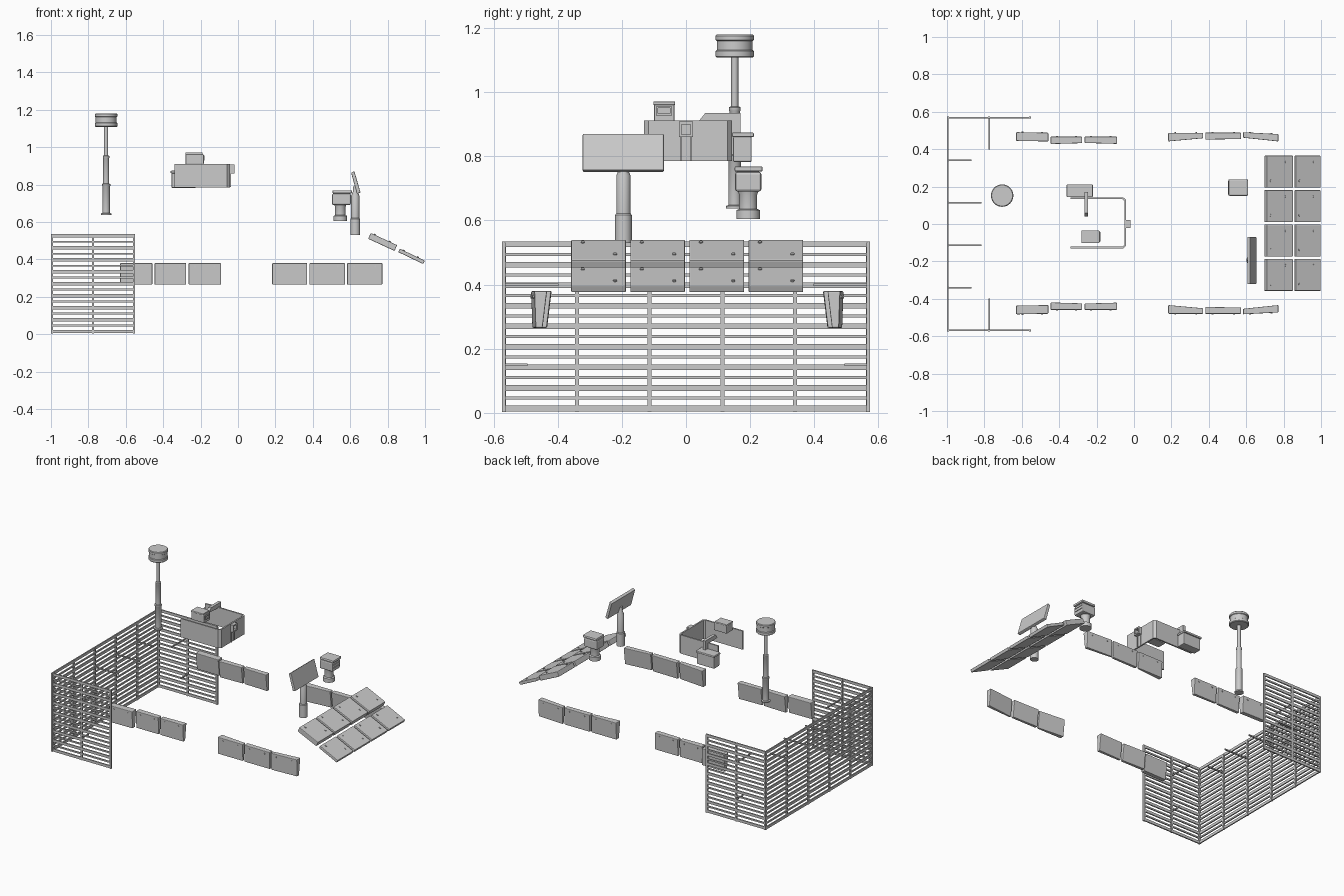
import bpy, bmesh, math
from mathutils import Vector, Matrix

if "Cube" in bpy.data.objects:
    bpy.data.objects.remove(bpy.data.objects["Cube"])

CY = 0.004   # symmetry line of the hull parts


def finish(name, bm, bevel=0, smooth=False):
    bmesh.ops.recalc_face_normals(bm, faces=bm.faces)
    me = bpy.data.meshes.new(name)
    bm.to_mesh(me)
    bm.free()
    ob = bpy.data.objects.new(name, me)
    bpy.context.collection.objects.link(ob)
    if bevel:
        m = ob.modifiers.new("bevel", 'BEVEL')
        m.width, m.segments, m.limit_method = bevel, 2, 'ANGLE'
    if smooth:
        bpy.context.view_layer.objects.active = ob
        ob.select_set(True)
        bpy.ops.object.shade_smooth_by_angle(angle=math.radians(35))
        ob.select_set(False)
    return ob


def add_box(bm, x0, x1, y0, y1, z0, z1):
    m = Matrix.Translation(((x0+x1)/2, (y0+y1)/2, (z0+z1)/2)) @ Matrix.Diagonal((x1-x0, y1-y0, z1-z0, 1))
    bmesh.ops.create_cube(bm, size=1, matrix=m)


def box(name, *b, bevel=0):
    bm = bmesh.new()
    add_box(bm, *b)
    return finish(name, bm, bevel)


def lathe(name, x, y, profile, n=32):
    bm = bmesh.new()
    rings = [[bm.verts.new((x+r*math.cos(2*math.pi*i/n), y+r*math.sin(2*math.pi*i/n), z))
              for i in range(n)] for r, z in profile]
    for a, b in zip(rings, rings[1:]):
        for i in range(n):
            bm.faces.new((a[i], a[(i+1) % n], b[(i+1) % n], b[i]))
    bm.faces.new(rings[0])
    bm.faces.new(rings[-1])
    return finish(name, bm, smooth=True)


def prism(name, pts, d, bevel=0):
    bm = bmesh.new()
    a = [bm.verts.new(p) for p in pts]
    b = [bm.verts.new(Vector(p)+Vector(d)) for p in pts]
    bm.faces.new(a)
    bm.faces.new(b)
    for i in range(len(a)):
        j = (i+1) % len(a)
        bm.faces.new((a[i], a[j], b[j], b[i]))
    return finish(name, bm, bevel)


# slat cage: three-sided rear screen
bm = bmesh.new()
Y, X0, X1 = 0.573, -1.0, -0.55
for i in range(17):
    h = 0.009 if i % 2 == 0 else 0.005
    z = 0.014 + i*0.032
    add_box(bm, X0, X0+0.008, -Y, Y, z-h, z+h)
    for s in (-1, 1):
        ya, yb = sorted((s*Y, s*(Y-0.008)))
        add_box(bm, X0, X1, ya, yb, z-h, z+h)
finish("slat_bars", bm)
bm = bmesh.new()
for i in range(6):
    y = -0.567 + i*0.2268
    add_box(bm, X0, X0+0.01, y-0.006, y+0.006, 0.003, 0.532)
for x in (-0.994, -0.775, -0.556):
    for s in (-1, 1):
        ya, yb = sorted((s*(Y+0.001), s*(Y-0.01)))
        add_box(bm, x-0.006, x+0.006, ya, yb, 0.003, 0.532)
finish("slat_uprights", bm)
bm = bmesh.new()
for y, l in ((0.34, 0.13), (0.113, 0.185)):
    for s in (-1, 1):
        add_box(bm, X0, X0+l, s*y-0.004, s*y+0.004, 0.396, 0.404)
for s in (-1, 1):
    for z, l in ((0.40, 0.175), (0.15, 0.078)):
        ya, yb = sorted((s*Y, s*(Y-l)))
        add_box(bm, -0.778, -0.771, ya, yb, z-0.004, z+0.004)
finish("slat_brackets", bm)

# side armour blocks: x range, outer y at each end, inner top y at each end
blocks = [(-0.63, -0.458, .487, .484, .440, .437), (-0.446, -0.277, .463, .463, .423, .428),
          (-0.264, -0.091, .463, .463, .429, .424), (0.183, 0.37, .484, .484, .437, .454),
          (0.382, 0.572, .485, .485, .447, .450), (0.583, 0.772, .487, .477, .457, .437)]
for s in (-1, 1):
    for k, (xa, xb, oa, ob_, ia, ib) in enumerate(blocks):
        bm = bmesh.new()
        v = {}
        for x, o, i in ((xa, oa, ia), (xb, ob_, ib)):
            for z, do, di in ((0.265, -0.004, 0.014), (0.38, 0, 0)):
                v[x, z, 0] = bm.verts.new((x, CY+s*(o+do), z))
                v[x, z, 1] = bm.verts.new((x, CY+s*(i+di), z))
        q = [v[xa, .265, 0], v[xb, .265, 0], v[xb, .38, 0], v[xa, .38, 0]]
        r = [v[xa, .265, 1], v[xb, .265, 1], v[xb, .38, 1], v[xa, .38, 1]]
        bm.faces.new(q)
        bm.faces.new(r)
        for i in range(4):
            j = (i+1) % 4
            bm.faces.new((q[i], q[j], r[j], r[i]))
        finish(f"side_block_{'front' if s < 0 else 'back'}_{k+1}", bm, 0.004)
        # bolts near the top edge
        bm = bmesh.new()
        for t in (0.2, 0.8):
            p = Vector((xa+(xb-xa)*t, CY+s*(oa+(ob_-oa)*t), 0.362))
            bmesh.ops.create_cone(bm, cap_ends=True, segments=8, radius1=0.005, radius2=0.005, depth=0.006,
                                  matrix=Matrix.Translation(p) @ Matrix.Rotation(math.pi/2, 4, 'X'))
        finish(f"side_bolts_{'front' if s < 0 else 'back'}_{k+1}", bm)

# sloped nose tiles, two rows of four
rows = [((0.71, 0.541), (0.851, 0.476), 0.034), ((0.865, 0.457), (0.999, 0.393), 0.020)]
for ri, (p, q, th) in enumerate(rows):
    d = Vector((q[0]-p[0], 0, q[1]-p[1]))
    n = Vector((d.z, 0, -d.x)).normalized()
    rot = Vector((0, 0, 1)).rotation_difference(-n).to_matrix().to_4x4()
    for c in range(4):
        y = -0.358 + c*0.1842
        a, b = Vector((p[0], y, p[1])), Vector((q[0], y, q[1]))
        prism(f"nose_tile_{ri+1}_{c+1}", [a, b, b+n*th, a+n*th], (0, 0.171, 0), 0.004)
        bm = bmesh.new()
        for t, u in ((0.15, 0.036), (0.72, 0.137)):
            o = a + d*t + Vector((0, u, 0))
            bmesh.ops.create_cone(bm, cap_ends=True, segments=10, radius1=0.006, radius2=0.006,
                                  depth=0.008, matrix=Matrix.Translation(o) @ rot)
        finish(f"nose_bolts_{ri+1}_{c+1}", bm)

# tilted display panel on its post
lathe("display_post", 0.627, -0.195, [(.026, .53), (.026, .617), (.022, .622), (.022, .74), (.012, .765), (.012, .79)])
prism("display_panel", [(0.605, -0.322, 0.862), (0.622, -0.322, 0.872), (0.655, -0.322, 0.757), (0.636, -0.322, 0.75)],
      (0, 0.253, 0), 0.004)

# sight head on a pedestal
lathe("sight_pedestal", 0.547, 0.194, [(.037, .605), (.037, .632), (.028, .636), (.028, .68), (.035, .70)])
box("sight_head", 0.503, 0.603, 0.153, 0.235, 0.69, 0.752, bevel=0.008)
box("sight_cap", 0.505, 0.61, 0.151, 0.239, 0.752, 0.769, bevel=0.006)
bm = bmesh.new()
for z in (0.715, 0.735):
    add_box(bm, 0.60, 0.607, 0.163, 0.226, z-0.003, z+0.003)
finish("sight_slots", bm)

# three-sided gun shield with rounded front corners
outer = [(-.34, -.131), (-.058, -.131), (-.042, -.117), (-.042, .129), (-.058, .143), (-.34, .143)]
inner = [(-.34, .133), (-.062, .133), (-.052, .124), (-.052, -.112), (-.062, -.121), (-.34, -.121)]
prism("gun_shield", [(x, y, 0.785) for x, y in outer+inner], (0, 0, 0.126))

# square port frame on the shield and its channel
bm = bmesh.new()
for b in ((-.022, -.014, .86, .908), (.014, .022, .86, .908), (-.014, .014, .86, .868), (-.014, .014, .9, .908)):
    add_box(bm, -0.048, -0.02, *b)
for y in (-0.016, 0.016):
    add_box(bm, -0.045, -0.037, y-0.002, y+0.002, 0.786, 0.86)
finish("port_frame", bm)

# small camera box above the shield
box("camera_box", -0.28, -0.183, -0.10, -0.036, 0.908, 0.962, bevel=0.004)
box("camera_lid", -0.282, -0.19, -0.102, -0.034, 0.96, 0.971, bevel=0.003)
bm = bmesh.new()
for b in ((-.094, -.088, .928, .955), (-.05, -.044, .928, .955), (-.088, -.05, .928, .933), (-.088, -.05, .95, .955)):
    add_box(bm, -0.186, -0.178, *b)
finish("camera_window", bm)

# equipment box behind the shield and its bracket arm
box("equipment_box", -0.355, -0.223, 0.147, 0.205, 0.782, 0.862, bevel=0.005)
box("equipment_lid", -0.36, -0.22, 0.144, 0.212, 0.86, 0.874, bevel=0.004)
prism("bracket_arm", [(-.265, .04, .91), (-.265, .06, .935), (-.265, .17, .935), (-.265, .17, .87), (-.265, .145, .87),
                      (-.265, .135, .905)], (0.02, 0, 0))

# telescopic mast with drum head
lathe("mast", -0.705, 0.152, [(.028, .637), (.028, .645), (.02, .648), (.02, .79), (.022, .793), (.022, .803), (.016, .805),
                              (.016, .94), (.018, .943), (.018, .953), (.011, .956), (.011, 1.11)])
lathe("mast_drum", -0.705, 0.152, [(.056, 1.108), (.06, 1.112), (.06, 1.128), (.056, 1.131), (.056, 1.16), (.06, 1.163),
                                   (.06, 1.176), (.056, 1.18)], 40)
